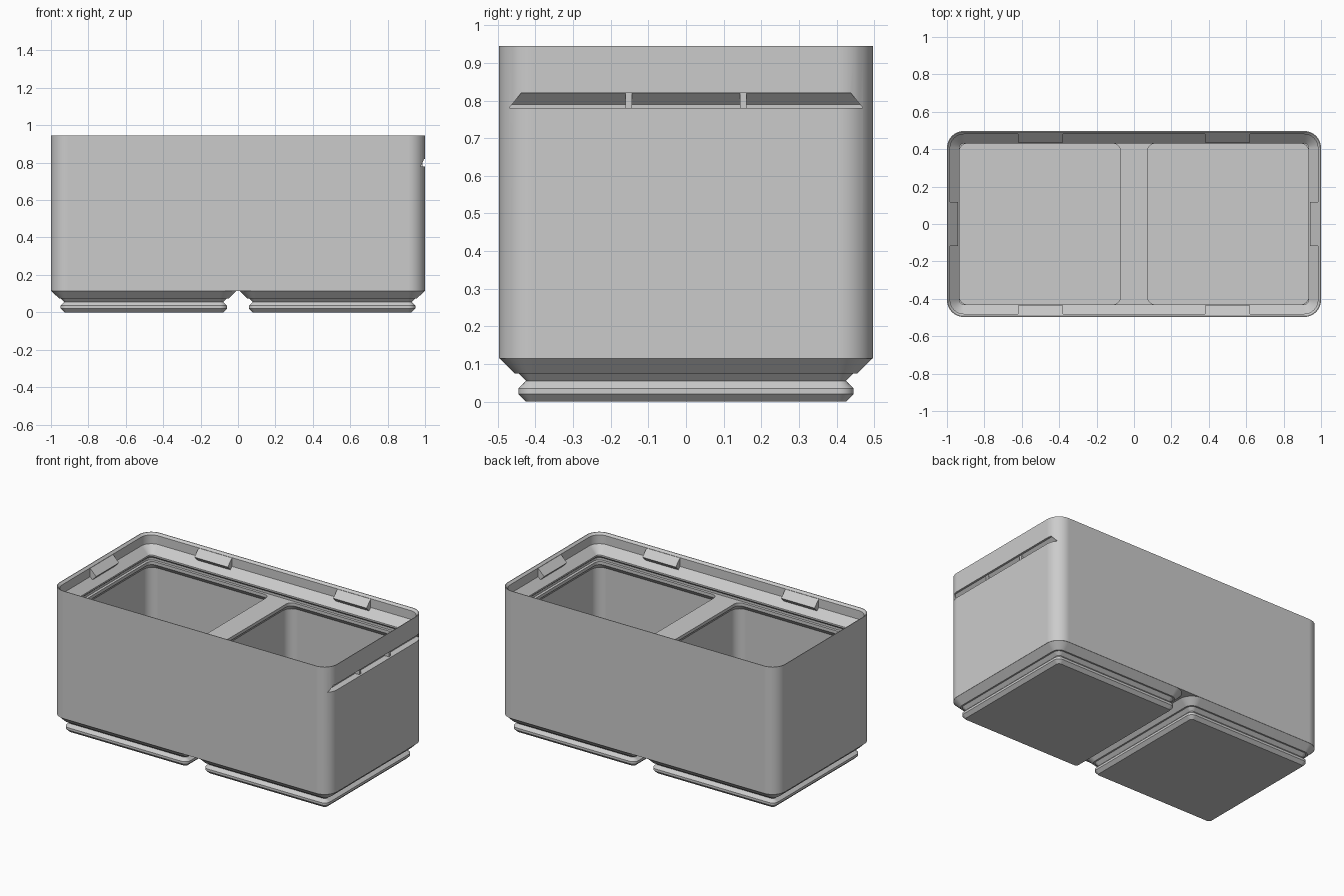
import bpy, bmesh
from math import sin, cos, pi, radians

cube = bpy.data.objects.get("Cube")
if cube:
    bpy.data.objects.remove(cube, do_unlink=True)

grey = bpy.data.materials.new("plain_grey")
grey.use_nodes = True
GREY = (0.6, 0.6, 0.6, 1)
grey.diffuse_color = GREY
grey.node_tree.nodes["Principled BSDF"].inputs["Base Color"].default_value = GREY

HX, HY, R = 1.0, 0.497, 0.09      # half sizes and corner radius of the box
CELL = 0.503                      # x centre of each compartment and foot


def make(name, bm):
    bmesh.ops.recalc_face_normals(bm, faces=bm.faces)
    mesh = bpy.data.meshes.new(name)
    bm.to_mesh(mesh)
    bm.free()
    mesh.materials.append(grey)
    obj = bpy.data.objects.new(name, mesh)
    bpy.context.collection.objects.link(obj)
    return obj


def loft(name, hx, hy, r, profile, cx=0.0, seg=10):
    """Stack rounded rectangles given as (inset, height) and cap both ends."""
    bm = bmesh.new()
    rings = []
    for inset, z in profile:
        rad = max(r - inset, 0.015)
        ring = []
        for k, (sx, sy) in enumerate([(1, 1), (-1, 1), (-1, -1), (1, -1)]):
            for i in range(seg + 1):
                a = (k + i / seg) * pi / 2
                ring.append(bm.verts.new((cx + sx * (hx - inset - rad) + rad * cos(a),
                                          sy * (hy - inset - rad) + rad * sin(a), z)))
        rings.append(ring)
    for low, high in zip(rings, rings[1:]):
        n = len(low)
        for i in range(n):
            j = (i + 1) % n
            bm.faces.new((low[i], low[j], high[j], high[i]))
    bm.faces.new(rings[0])
    bm.faces.new(rings[-1])
    return make(name, bm)


def prism(name, points, place):
    """Extrude a profile between two ends; place maps (point, -1 or 1) to xyz."""
    bm = bmesh.new()
    ends = [[bm.verts.new(place(p, e)) for p in points] for e in (-1, 1)]
    bm.faces.new(ends[0])
    bm.faces.new(ends[1])
    for i in range(len(points)):
        j = (i + 1) % len(points)
        bm.faces.new((ends[0][i], ends[0][j], ends[1][j], ends[1][i]))
    return make(name, bm)


def activate(obj):
    bpy.ops.object.select_all(action='DESELECT')
    obj.select_set(True)
    bpy.context.view_layer.objects.active = obj


def cut(obj, cutter):
    activate(obj)
    mod = obj.modifiers.new("cut", 'BOOLEAN')
    mod.operation = 'DIFFERENCE'
    mod.solver = 'EXACT'
    mod.object = cutter
    bpy.ops.object.modifier_apply(modifier=mod.name)
    bpy.data.objects.remove(cutter, do_unlink=True)


def smooth(obj):
    activate(obj)
    bpy.ops.object.shade_smooth_by_angle(angle=radians(25))
    weighted = obj.modifiers.new("even_shading", 'WEIGHTED_NORMAL')
    weighted.keep_sharp = True


# Box: outer wall, rim, stepped inner lip, undercut and ledge
box = loft("box_body", HX, HY, R, [
    (0, 0.115), (0, 0.945), (0.004, 0.945), (0.017, 0.932), (0.017, 0.875),
    (0.067, 0.825), (0.067, 0.815), (0.05, 0.8), (0.05, 0.785)])

# Two compartments, widening below the ledge and divider top
for side in (-1, 1):
    cut(box, loft("compartment_cutter", 0.455, 0.455, 0.065, [
        (0, 0.165), (0, 0.735), (0.025, 0.765), (0.025, 0.795)], cx=side * CELL))

# Label slot in the left wall: sloped roof and slanted ends
slot = [(0.957, 0.78), (0.957, 0.79), (0.987, 0.82), (1.02, 0.82), (1.02, 0.78)]
cut(box, prism("slot_cutter", slot,
               lambda p, e: (p[0], e * (0.47 - 0.8 * (p[1] - 0.78)), p[1])))
smooth(box)

# Two ribs set back inside the slot
rib = [(0.954, 0.775), (0.954, 0.825), (0.987, 0.825), (0.987, 0.775)]
for s, label in ((-1, "front"), (1, "back")):
    prism(label + "_slot_rib", rib,
          lambda p, e: (p[0], s * 0.152 + e * 0.009, p[1]))

# Grooved feet
for side, label in ((1, "left"), (-1, "right")):
    foot = loft(label + "_foot", HY, HY, R, [
        (0.072, 0), (0.052, 0.02), (0.052, 0.035), (0.072, 0.055),
        (0.052, 0.075), (0.042, 0.075), (0, 0.116)], cx=side * CELL)
    smooth(foot)

# Clip tabs inside the lip: profile is (inset from wall, height)
tab = [(0.012, 0.935), (0.06, 0.887), (0.03, 0.855), (0.012, 0.855)]
for s in (-1, 1):
    end = "left" if s > 0 else "right"
    prism(end + "_end_tab", tab,
          lambda p, e: (s * (HX - p[0]), e * 0.118, p[1]))
    for t in (-1, 1):
        wall = ("back" if s > 0 else "front") + ("_left" if t > 0 else "_right")
        prism(wall + "_tab", tab,
              lambda p, e: (t * 0.5 + e * 0.12, s * (HY - p[0]), p[1]))
